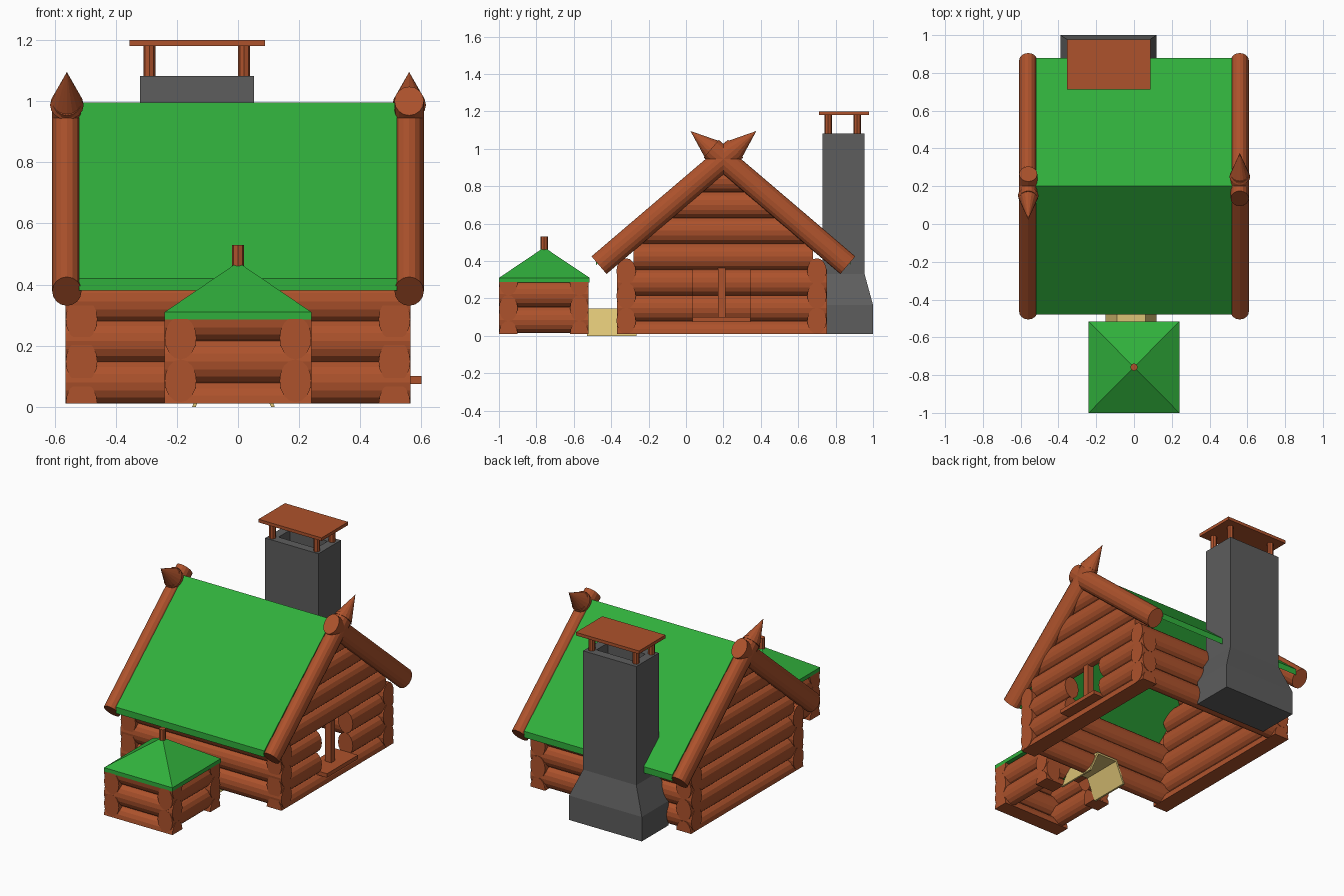
import bpy, bmesh
from mathutils import Vector, Matrix

if "Cube" in bpy.data.objects:
    bpy.data.objects.remove(bpy.data.objects["Cube"])


def material(name, rgb):
    m = bpy.data.materials.new(name)
    m.diffuse_color = (*rgb, 1)
    m.use_nodes = True
    m.node_tree.nodes["Principled BSDF"].inputs["Base Color"].default_value = m.diffuse_color
    return m


WOOD = material("wood", (0.42, 0.085, 0.025))
GREEN = material("green_roof", (0.03, 0.43, 0.045))
STONE = material("stone", (0.11, 0.11, 0.11))
TAN = material("tan", (0.72, 0.55, 0.18))


def finish(bm, name, mat):
    bmesh.ops.recalc_face_normals(bm, faces=bm.faces)
    me = bpy.data.meshes.new(name)
    bm.to_mesh(me)
    bm.free()
    me.materials.append(mat)
    ob = bpy.data.objects.new(name, me)
    bpy.context.collection.objects.link(ob)
    return ob


def log(name, p0, p1, w=0.052, h=0.07, w2=None, h2=None, clips=(), sides=16):
    """Oval log from p0 to p1; clips are (point, outward normal) planes."""
    p0, p1 = Vector(p0), Vector(p1)
    d = (p1 - p0).normalized()
    u = Vector((0, 1, 0)) if abs(d.x) > 0.9 else Vector((1, 0, 0))
    v = d.cross(u)
    tip = 1 if w2 is None else w2
    bm = bmesh.new()
    bmesh.ops.create_cone(bm, cap_ends=True, segments=sides, radius1=1, radius2=tip, depth=1)
    rot = Matrix((u, v, d)).transposed().to_4x4()
    bm.transform(Matrix.Translation((p0 + p1) / 2) @ rot
                 @ Matrix.Diagonal((w, h, (p1 - p0).length, 1)))
    for co, no in clips:
        bmesh.ops.bisect_plane(bm, geom=bm.verts[:] + bm.edges[:] + bm.faces[:], dist=1e-5,
                               plane_co=co, plane_no=no, clear_outer=True)
        bmesh.ops.holes_fill(bm, edges=[e for e in bm.edges if e.is_boundary])
    if not bm.faces:
        bm.free()
        return None
    return finish(bm, name, WOOD)


def box(name, x, y, z, mat):
    bm = bmesh.new()
    bmesh.ops.create_cube(bm, size=1)
    bm.transform(Matrix.Translation(((x[0] + x[1]) / 2, (y[0] + y[1]) / 2, (z[0] + z[1]) / 2))
                 @ Matrix.Diagonal((x[1] - x[0], y[1] - y[0], z[1] - z[0], 1)))
    return finish(bm, name, mat)


def prism(name, pts, a, b, axis, mat):
    """Extrude a 2D outline along x (pts are y,z) or y (pts are x,z)."""
    bm = bmesh.new()
    place = (lambda p, t: (t, *p)) if axis == "x" else (lambda p, t: (p[0], t, p[1]))
    f = bm.faces.new([bm.verts.new(place(p, a)) for p in pts])
    r = bmesh.ops.extrude_face_region(bm, geom=[f])
    bmesh.ops.translate(bm, vec=place((0, 0), b - a),
                        verts=[g for g in r["geom"] if isinstance(g, bmesh.types.BMVert)])
    bm.faces.new([v for v in f.verts]) if not f.is_valid else None
    return finish(bm, name, mat)


def stack(name, rings, mat, hole=None):
    """Loft rectangles (x0, x1, y0, y1, z), capped at both ends."""
    bm = bmesh.new()
    loops = [[bm.verts.new(c) for c in ((a, p, z), (b, p, z), (b, q, z), (a, q, z))]
             for a, b, p, q, z in rings]
    for l, m in zip(loops, loops[1:]):
        for i in range(4):
            j = (i + 1) % 4
            bm.faces.new((l[i], l[j], m[j], m[i]))
    bm.faces.new(loops[0])
    bm.faces.new(loops[-1])
    bmesh.ops.remove_doubles(bm, verts=bm.verts, dist=1e-4)
    return finish(bm, name, mat)


GROUND = ((0, 0, 0.01), (0, 0, -1))
RIDGE = 0.2

# passage between hut and house, with a hidden cutter for the doorway
outer = [(-0.15, 0), (-0.09, 0.145), (0.06, 0.145), (0.12, 0)]
inner = [(0.108, 0), (0.052, 0.133), (-0.082, 0.133), (-0.138, 0)]
prism("passage", outer + inner, -0.53, -0.265, "y", TAN)
cutter = prism("doorway_cutter", [(-0.149, -0.02), (-0.089, 0.144), (0.059, 0.144), (0.119, -0.02)],
               -0.7, -0.2, "y", TAN)
cutter.hide_render = True
cutter.hide_viewport = True


def cut_doorway(ob):
    mod = ob.modifiers.new("doorway", "BOOLEAN")
    mod.object = cutter
    mod.operation = "DIFFERENCE"
    mod.solver = "EXACT"


# house front and back walls
for y, side in ((-0.32, "front"), (0.70, "back")):
    for i, z in enumerate((0.08, 0.215, 0.345)):
        ob = log(f"{side}_wall_log_{i}", (-0.565, y, z), (0.565, y, z), clips=[GROUND])
        if side == "front" and i < 2:
            cut_doorway(ob)

# house side walls, the right one with a window opening
for s, side in ((-1, "left"), (1, "right")):
    x = 0.512 * s
    for i, z in enumerate((0.01, 0.148, 0.286)):
        spans = [(-0.37, 0.035), (0.345, 0.755)] if s > 0 and i else [(-0.37, 0.755)]
        for k, (a, b) in enumerate(spans):
            log(f"{side}_wall_log_{i}_{k}", (x, a, z), (x, b, z), clips=[GROUND])
    # gable logs trimmed under the roof slopes
    slopes = [((0, RIDGE, 0.95), (0, -0.575, 0.68)), ((0, RIDGE, 0.95), (0, 0.575, 0.68))]
    for i in range(5):
        z, half = 0.424 + 0.138 * i, 0.48
        log(f"{side}_gable_log_{i}", (x, RIDGE - half, z), (x, RIDGE + half, z), clips=slopes)

# window sill and post
box("window_sill", (0.44, 0.6), (0.035, 0.345), (0.075, 0.1), WOOD)
box("window_post", (0.49, 0.535), (0.17, 0.21), (0.1, 0.37), WOOD)

# main roof
prism("roof", [(-0.48, 0.38), (-0.48, 0.42), (RIDGE, 0.995), (0.88, 0.42), (0.88, 0.38),
               (RIDGE, 0.955)], -0.52, 0.52, "x", GREEN)

# crossed rafters: on each gable one has a pointed tip, the other a blunt end
for s, side in ((-1, "left"), (1, "right")):
    for f, slope in ((1, "front"), (-1, "back")):
        def at(t):
            return (0.56 * s, RIDGE + f * t, 0.945 + 0.853 * t)
        pointed = f == s
        log(f"{side}_{slope}_rafter", at(-0.665), at(0.065), 0.048, 0.062)
        if pointed:
            log(f"{side}_{slope}_rafter_tip", at(0.05), at(0.175), 0.055, 0.064, w2=0.01)

# chimney with flared base and hollow top
stack("chimney", [(-0.39, 0.12, 0.73, 1.0, 0.01), (-0.39, 0.12, 0.73, 1.0, 0.165),
                  (-0.32, 0.053, 0.73, 0.955, 0.33), (-0.32, 0.053, 0.73, 0.955, 1.083),
                  (-0.265, -0.002, 0.785, 0.9, 1.083), (-0.265, -0.002, 0.785, 0.9, 0.95)], STONE)
for i, x in enumerate((-0.29, 0.02)):
    for j, y in enumerate((0.76, 0.915)):
        log(f"chimney_post_{i}_{j}", (x, y, 1.08), (x, y, 1.185), 0.02, 0.02, sides=8)
box("chimney_cap", (-0.355, 0.088), (0.712, 0.978), (1.18, 1.2), WOOD)

# small hut walls
EAVE = ((0, 0, 0.287), (0, 0, 1))
for k, y in enumerate((-0.95, -0.57)):
    for i, z in enumerate((0.01, 0.148, 0.286)):
        ob = log(f"hut_cross_log_{k}_{i}", (-0.24, y, z), (0.24, y, z), 0.05, 0.07,
                 clips=[GROUND, EAVE])
        if k == 1 and i < 2:
            cut_doorway(ob)
for k, x in enumerate((-0.188, 0.188)):
    for i, z in enumerate((0.085, 0.225)):
        log(f"hut_side_log_{k}_{i}", (x, -1.0, z), (x, -0.52, z), 0.052, 0.07,
            clips=[GROUND, EAVE])

# small hut roof and finial
stack("hut_roof", [(-0.24, 0.24, -1.0, -0.515, 0.285), (-0.24, 0.24, -1.0, -0.515, 0.31),
                   (-0.012, 0.012, -0.77, -0.746, 0.465)], GREEN)
log("hut_finial", (0, -0.758, 0.44), (0, -0.758, 0.53), 0.02, 0.02, sides=8)
